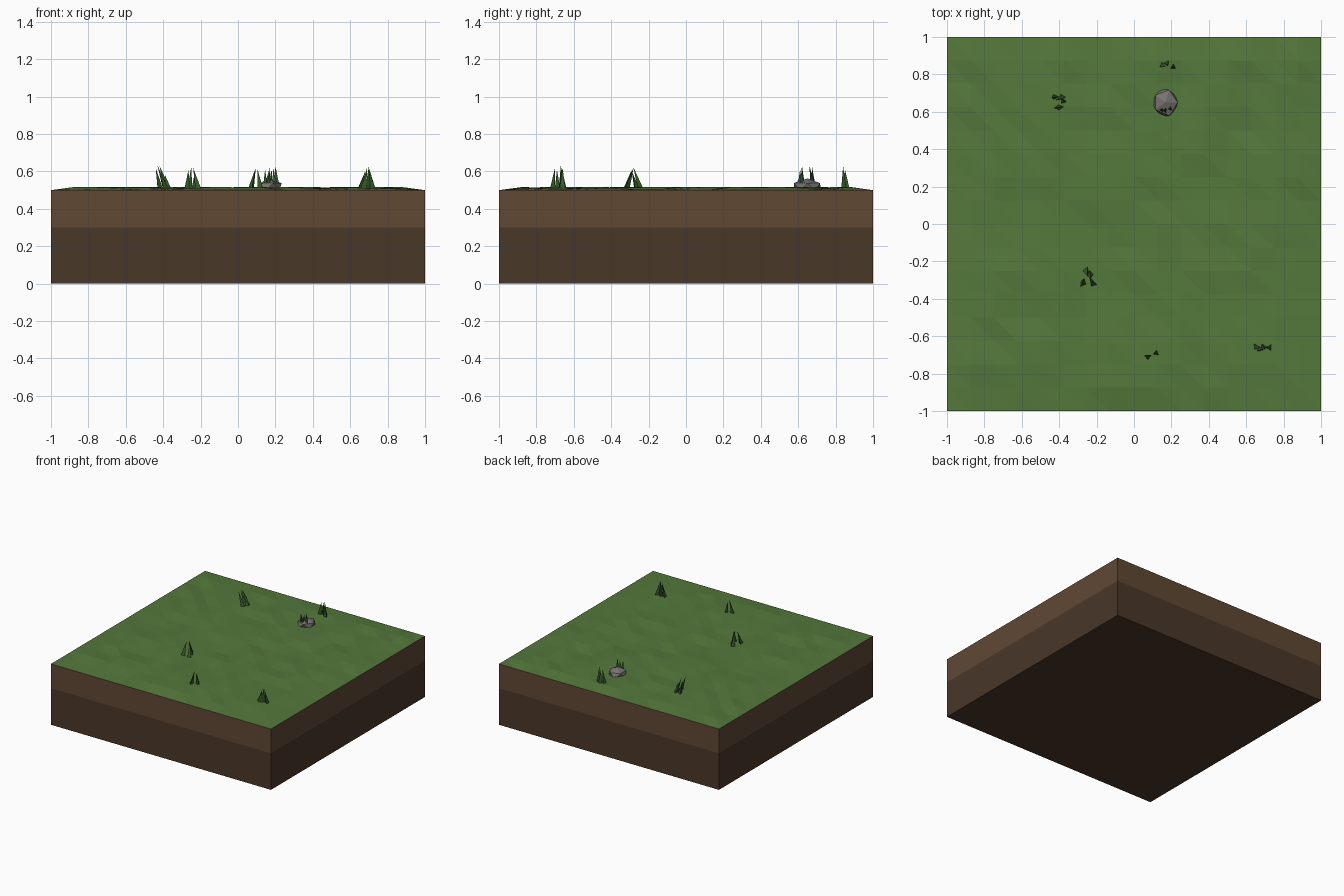
import bpy, bmesh, random
from mathutils import Vector, Matrix

if "Cube" in bpy.data.objects:
    bpy.data.objects.remove(bpy.data.objects["Cube"])

random.seed(4)


def material(name, rgb):
    m = bpy.data.materials.new(name)
    m.diffuse_color = (*rgb, 1)
    m.use_nodes = True
    m.node_tree.nodes["Principled BSDF"].inputs["Base Color"].default_value = m.diffuse_color
    return m


GRASS = material("grass_green", (0.09, 0.19, 0.045))
BLADE = material("blade_green", (0.035, 0.10, 0.022))
SOIL = material("topsoil_brown", (0.115, 0.065, 0.034))
DEEP = material("subsoil_brown", (0.068, 0.038, 0.022))
STONE = material("stone_grey", (0.18, 0.17, 0.165))


def finish(name, bm, mat):
    me = bpy.data.meshes.new(name)
    bm.to_mesh(me)
    bm.free()
    me.materials.append(mat)
    ob = bpy.data.objects.new(name, me)
    bpy.context.collection.objects.link(ob)
    return ob


# Grass surface: faceted 16 x 16 grid, pinned flat along its border
bm = bmesh.new()
bmesh.ops.create_grid(bm, x_segments=16, y_segments=16, size=1)
for v in bm.verts:
    edge = max(abs(v.co.x), abs(v.co.y)) > 0.99
    v.co.z = 0.5 if edge else 0.51 + random.uniform(-0.007, 0.008)
bmesh.ops.triangulate(bm, faces=bm.faces[:], quad_method='ALTERNATE')
finish("grass_surface", bm, GRASS)


# Soil layers: walls only where layers meet, closed at the underside
def soil_layer(name, z0, z1, mat, bottom):
    bm = bmesh.new()
    bmesh.ops.create_cube(bm, size=1, matrix=Matrix.Translation((0, 0, (z0 + z1) / 2))
                          @ Matrix.Diagonal((2, 2, z1 - z0, 1)))
    bm.normal_update()
    drop = [f for f in bm.faces if f.normal.z > 0.5 or (f.normal.z < -0.5 and not bottom)]
    bmesh.ops.delete(bm, geom=drop, context='FACES_ONLY')
    finish(name, bm, mat)


soil_layer("topsoil", 0.3, 0.5, SOIL, False)
soil_layer("subsoil", 0.0, 0.3, DEEP, True)

# Rock: squashed, irregular low-poly ball sunk into the grass
bm = bmesh.new()
bmesh.ops.create_icosphere(bm, subdivisions=1, radius=1)
for v in bm.verts:
    v.co *= random.uniform(0.92, 1.1)
    v.co = Vector((v.co.x * 0.076, v.co.y * 0.078, v.co.z * 0.045))
    v.co += Vector((0.167, 0.65, 0.517))
finish("rock", bm, STONE)


# Grass tufts: three-sided tapered blades given as base x, base y, tip x, tip y, tip z
def tuft(name, blades):
    bm = bmesh.new()
    for x, y, tx, ty, tz in blades:
        base, tip = Vector((x, y, 0.505)), Vector((tx, ty, tz))
        axis = tip - base
        rot = axis.to_track_quat('Z', 'Y').to_matrix().to_4x4()
        spin = Matrix.Rotation(random.uniform(0, 2.1), 4, 'Z')
        bmesh.ops.create_cone(bm, cap_ends=True, segments=3, radius1=0.018, radius2=0,
                              depth=axis.length,
                              matrix=Matrix.Translation((base + tip) / 2) @ rot @ spin)
    finish(name, bm, BLADE)


tuft("tuft_back_left", [(-0.42, 0.68, -0.44, 0.675, 0.62), (-0.38, 0.68, -0.42, 0.66, 0.63),
                        (-0.39, 0.625, -0.43, 0.62, 0.63), (-0.375, 0.655, -0.39, 0.67, 0.58)])
tuft("tuft_back", [(0.15, 0.85, 0.17, 0.84, 0.62), (0.175, 0.86, 0.18, 0.85, 0.61),
                   (0.21, 0.84, 0.20, 0.84, 0.63)])
tuft("tuft_rock", [(0.15, 0.61, 0.145, 0.61, 0.61), (0.195, 0.615, 0.19, 0.62, 0.62),
                   (0.165, 0.595, 0.17, 0.62, 0.60)])
tuft("tuft_centre_left", [(-0.275, -0.32, -0.265, -0.29, 0.61), (-0.215, -0.32, -0.24, -0.28, 0.62),
                          (-0.255, -0.245, -0.25, -0.28, 0.62), (-0.235, -0.265, -0.23, -0.29, 0.60)])
tuft("tuft_front", [(0.07, -0.71, 0.095, -0.70, 0.62), (0.12, -0.69, 0.105, -0.69, 0.61)])
tuft("tuft_front_right", [(0.65, -0.655, 0.68, -0.66, 0.60), (0.67, -0.67, 0.69, -0.67, 0.62),
                          (0.69, -0.655, 0.70, -0.67, 0.63), (0.725, -0.66, 0.70, -0.66, 0.62)])
